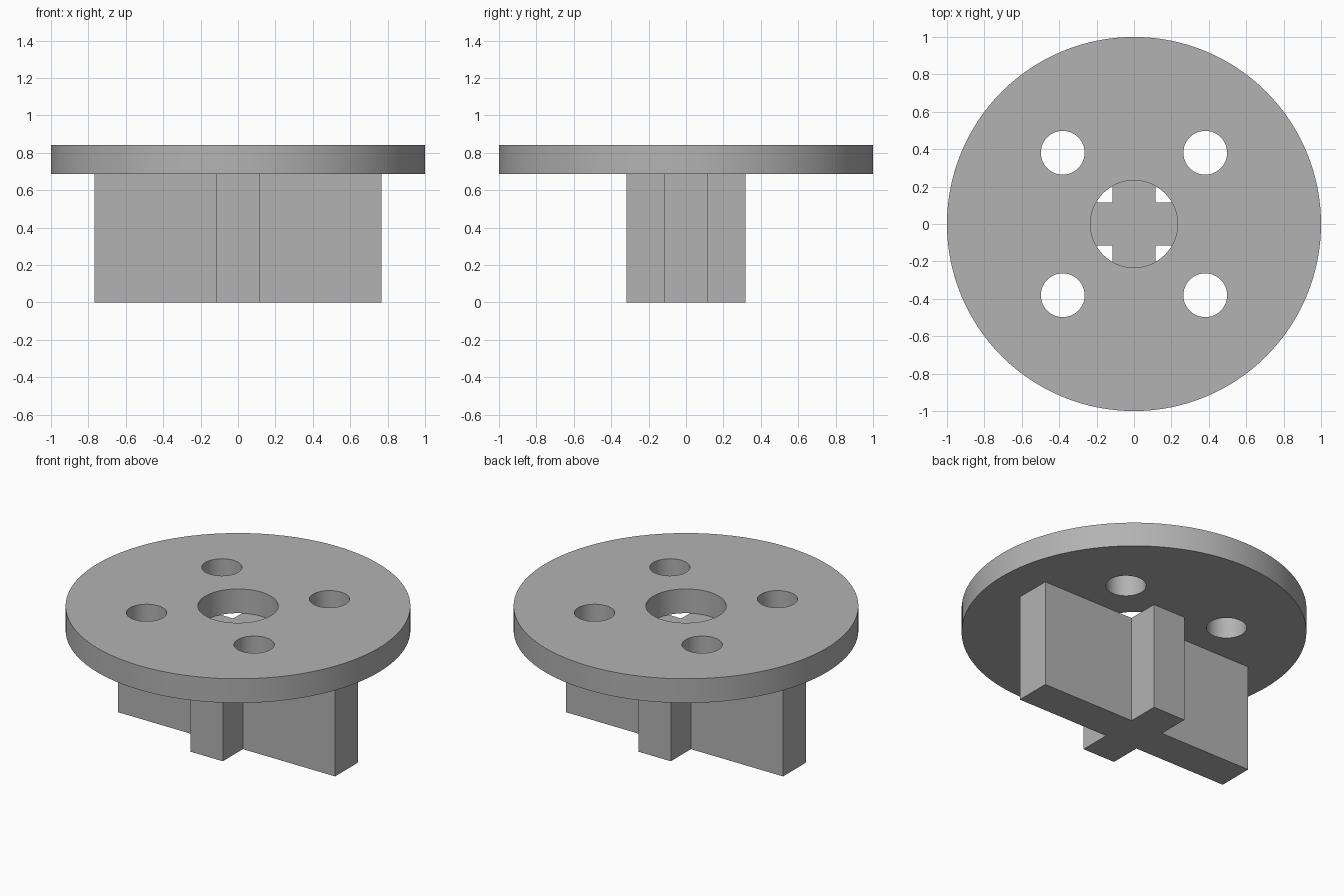
import bpy
import bmesh
from mathutils import Matrix

if "Cube" in bpy.data.objects:
    bpy.data.objects.remove(bpy.data.objects["Cube"], do_unlink=True)

BASE_TOP, DISC_TOP = 0.687, 0.842   # height of the cross and of the disc
HALF = 0.115                        # half the thickness of a cross arm
ARM_X, ARM_Y = 0.768, 0.318         # reach of the long and short arms
HOLE_OFFSET = 0.381

grey = bpy.data.materials.new("plain grey")
grey.use_nodes = True
colour = (0.45, 0.45, 0.45, 1)
grey.diffuse_color = colour
grey.node_tree.nodes["Principled BSDF"].inputs["Base Color"].default_value = colour


def make_object(name, bm):
    bmesh.ops.recalc_face_normals(bm, faces=bm.faces)
    mesh = bpy.data.meshes.new(name)
    bm.to_mesh(mesh)
    bm.free()
    mesh.materials.append(grey)
    obj = bpy.data.objects.new(name, mesh)
    bpy.context.collection.objects.link(obj)
    return obj


def add_cylinder(bm, x, y, radius, bottom, top, sides):
    bmesh.ops.create_cone(bm, cap_ends=True, segments=sides, radius1=radius,
                          radius2=radius, depth=top - bottom,
                          matrix=Matrix.Translation((x, y, (bottom + top) / 2)))


# Round flange
bm = bmesh.new()
add_cylinder(bm, 0, 0, 1, BASE_TOP, DISC_TOP, 128)
flange = make_object("flange_disc", bm)

# Centre bore and four bolt holes
bm = bmesh.new()
add_cylinder(bm, 0, 0, 0.233, BASE_TOP - 0.1, DISC_TOP + 0.1, 64)
for sx in (-1, 1):
    for sy in (-1, 1):
        add_cylinder(bm, sx * HOLE_OFFSET, sy * HOLE_OFFSET, 0.117,
                     BASE_TOP - 0.1, DISC_TOP + 0.1, 48)
cutter = make_object("hole_cutter", bm)

cut = flange.modifiers.new("holes", "BOOLEAN")
cut.object = cutter
cut.solver = "EXACT"
bpy.context.view_layer.objects.active = flange
flange.select_set(True)
bpy.ops.object.modifier_apply(modifier=cut.name)
bpy.data.objects.remove(cutter, do_unlink=True)
bpy.ops.object.shade_smooth_by_angle()

# Cross-shaped foot: one quarter of the outline turned half-way round
quarter = [(ARM_X, -HALF), (ARM_X, HALF), (HALF, HALF),
           (HALF, ARM_Y), (-HALF, ARM_Y), (-HALF, HALF)]
outline = quarter + [(-x, -y) for x, y in quarter]
bm = bmesh.new()
face = bm.faces.new([bm.verts.new((x, y, 0)) for x, y in outline])
solid = bmesh.ops.extrude_face_region(bm, geom=[face], use_keep_orig=True)
top = [v for v in solid["geom"] if isinstance(v, bmesh.types.BMVert)]
bmesh.ops.translate(bm, verts=top, vec=(0, 0, BASE_TOP))
make_object("cross_foot", bm)
